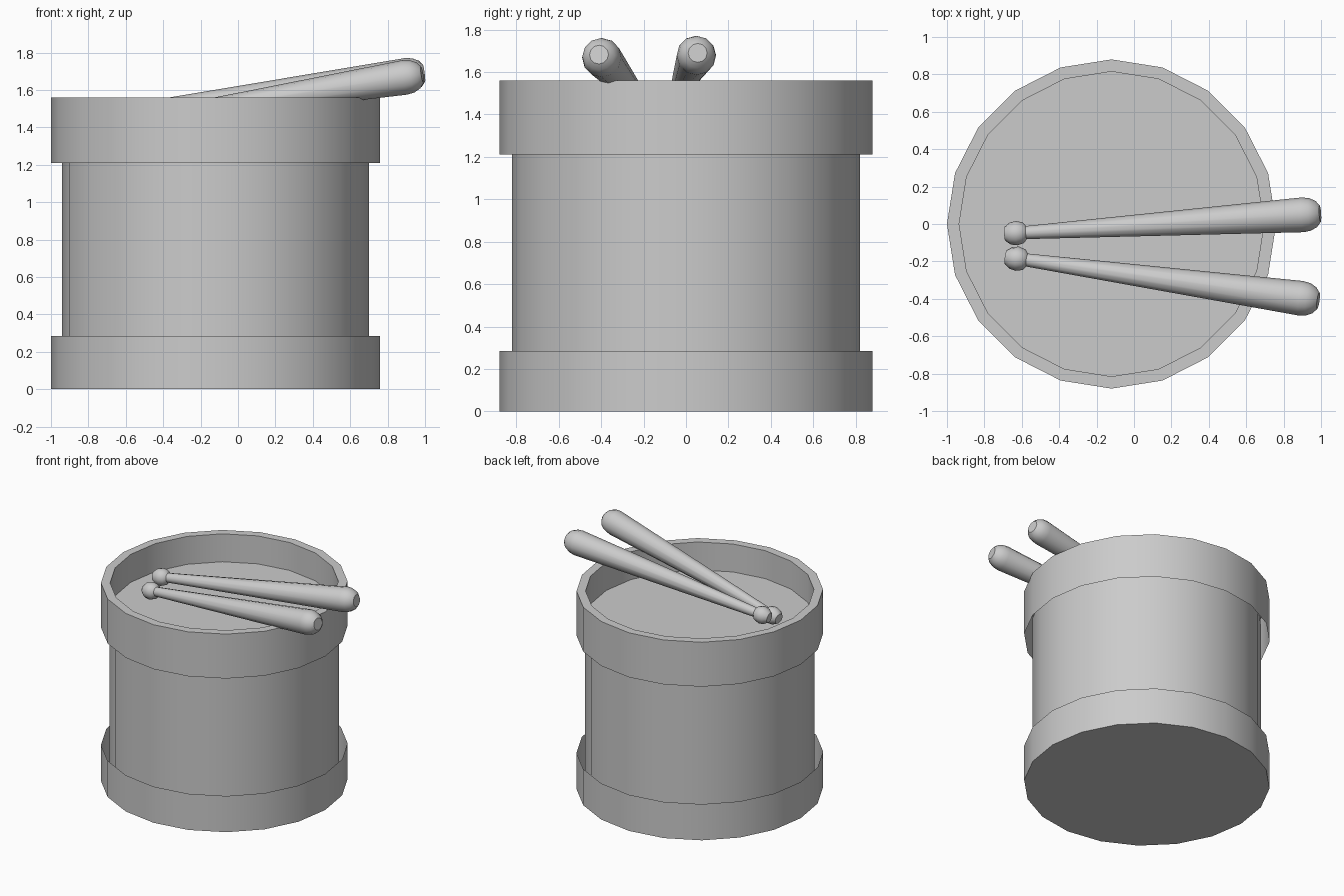
import bpy, math
from mathutils import Vector

if "Cube" in bpy.data.objects:
    bpy.data.objects.remove(bpy.data.objects["Cube"])


def lathe(name, profile, sides, origin, axis=(0, 0, 1), cap_start=False, cap_end=False):
    """Revolve (height, radius) points about an axis through origin."""
    n = len(profile)
    verts = [(r * math.cos(2 * math.pi * k / sides), r * math.sin(2 * math.pi * k / sides), h)
             for h, r in profile for k in range(sides)]
    faces = [(i * sides + k, i * sides + (k + 1) % sides,
              (i + 1) * sides + (k + 1) % sides, (i + 1) * sides + k)
             for i in range(n - 1) for k in range(sides)]
    if cap_start:
        faces.append(tuple(reversed(range(sides))))
    if cap_end:
        faces.append(tuple(range((n - 1) * sides, n * sides)))
    mesh = bpy.data.meshes.new(name)
    mesh.from_pydata(verts, [], faces)
    obj = bpy.data.objects.new(name, mesh)
    bpy.context.collection.objects.link(obj)
    obj.location = origin
    obj.rotation_mode = 'QUATERNION'
    obj.rotation_quaternion = Vector(axis).to_track_quat('Z', 'Y')
    bpy.ops.object.select_all(action='DESELECT')
    obj.select_set(True)
    bpy.context.view_layer.objects.active = obj
    bpy.ops.object.shade_smooth_by_angle(angle=math.radians(40))
    return obj


SIDES = 20
CENTRE = (-0.12, 0, 0)
HOOP_R, BODY_R, HEAD_Z, TOP_Z = 0.88, 0.82, 1.34, 1.56

# Drum body, running behind both open hoops up to the skin
lathe("drum_body", [(0, BODY_R), (HEAD_Z, BODY_R)], SIDES, CENTRE)

# Bottom hoop with closed base
lathe("bottom_hoop", [(0, HOOP_R), (0.285, HOOP_R)], SIDES, CENTRE, cap_start=True)

# Top hoop: outer wall, flat rim, inner wall down to the recessed skin
lathe("top_hoop_and_skin",
      [(1.21, HOOP_R), (TOP_Z, HOOP_R), (TOP_Z, 0.815), (HEAD_Z, 0.815)],
      SIDES, CENTRE, cap_end=True)

# Drumsticks: (fraction along length, radius), from bead tip to rounded butt
STICK = [(0, 0.038), (0.017, 0.059), (0.037, 0.065), (0.058, 0.056), (0.068, 0.035),
         (0.945, 0.093), (0.968, 0.087), (0.988, 0.070), (1, 0.045)]
for name, tip, butt in (
        ("back_drumstick", (-0.69, -0.053, 1.475), (0.995, 0.055, 1.69)),
        ("front_drumstick", (-0.685, -0.177, 1.418), (0.985, -0.41, 1.682))):
    axis = Vector(butt) - Vector(tip)
    lathe(name, [(s * axis.length, r) for s, r in STICK], 12, tip, axis,
          cap_start=True, cap_end=True)
